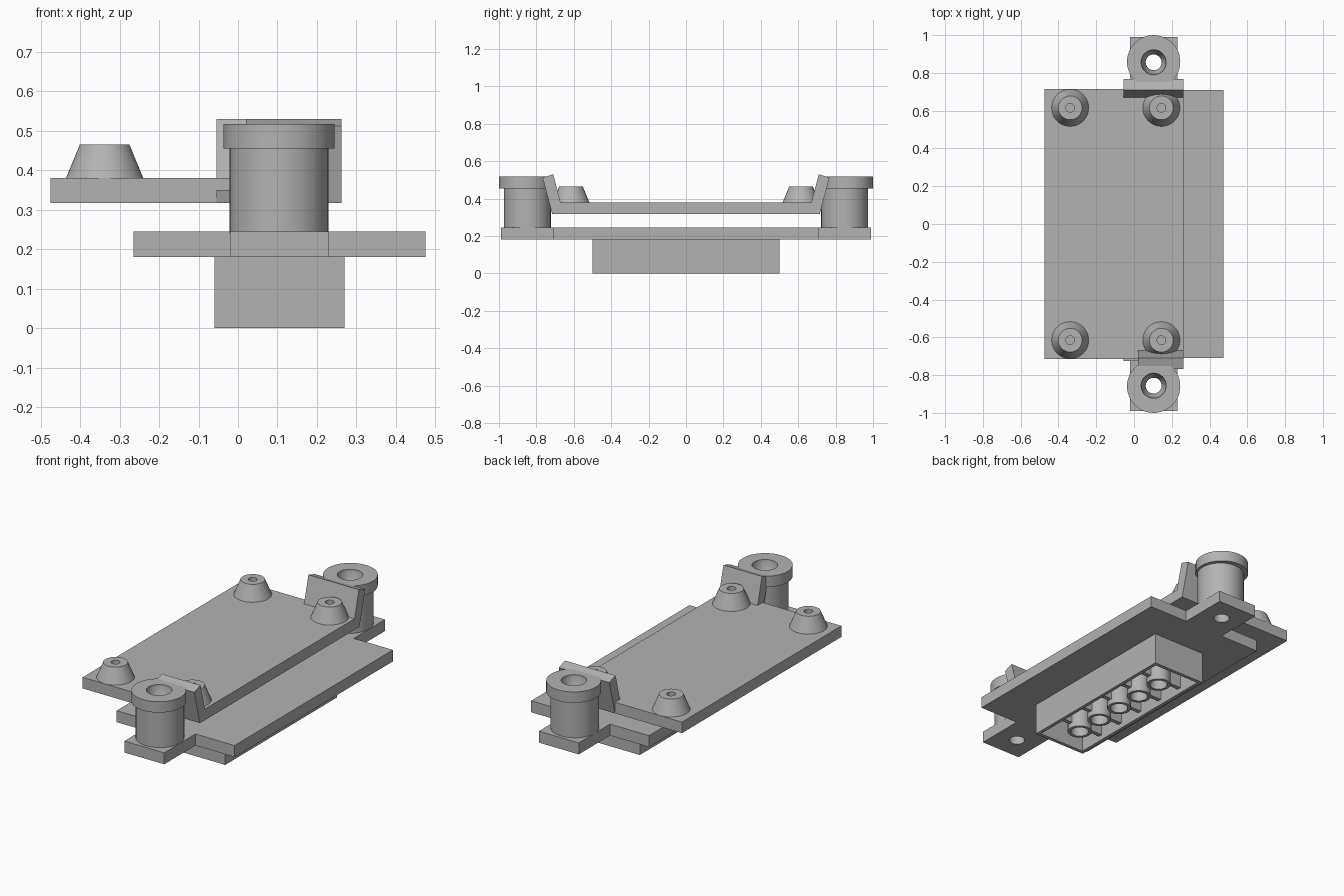
import bpy, bmesh, math
from mathutils import Vector

if "Cube" in bpy.data.objects:
    bpy.data.objects.remove(bpy.data.objects["Cube"])

GREY = bpy.data.materials.new("plain_grey")
GREY.use_nodes = True
GREY.diffuse_color = (0.45, 0.45, 0.45, 1)
GREY.node_tree.nodes["Principled BSDF"].inputs["Base Color"].default_value = (0.45, 0.45, 0.45, 1)


def finish(name, bm, smooth=False):
    bmesh.ops.recalc_face_normals(bm, faces=bm.faces)
    mesh = bpy.data.meshes.new(name)
    bm.to_mesh(mesh)
    bm.free()
    obj = bpy.data.objects.new(name, mesh)
    bpy.context.collection.objects.link(obj)
    mesh.materials.append(GREY)
    if smooth:
        shade(obj)
    return obj


def activate(obj):
    bpy.ops.object.select_all(action="DESELECT")
    obj.select_set(True)
    bpy.context.view_layer.objects.active = obj


def shade(obj):
    activate(obj)
    bpy.ops.object.shade_smooth_by_angle(angle=math.radians(30))


def prism(name, points, offset):
    """Extrude a closed outline along an offset."""
    bm = bmesh.new()
    face = bm.faces.new([bm.verts.new(p) for p in points])
    new = bmesh.ops.extrude_face_region(bm, geom=[face])["geom"]
    bmesh.ops.translate(bm, vec=Vector(offset),
                        verts=[g for g in new if isinstance(g, bmesh.types.BMVert)])
    return finish(name, bm)


def box(name, x0, x1, y0, y1, z0, z1):
    outline = [(x0, y0, z0), (x1, y0, z0), (x1, y1, z0), (x0, y1, z0)]
    return prism(name, outline, (0, 0, z1 - z0))


def lathe(name, x, y, profile, steps=48):
    """Turn a closed (radius, height) profile about a vertical axis."""
    bm = bmesh.new()
    verts = [bm.verts.new((x + r, y, z)) for r, z in profile]
    edges = [bm.edges.new((a, b)) for a, b in zip(verts, verts[1:] + verts[:1])]
    bmesh.ops.spin(bm, geom=verts + edges, cent=(x, y, 0), axis=(0, 0, 1),
                   angle=math.tau, steps=steps, use_merge=False)
    bmesh.ops.remove_doubles(bm, verts=bm.verts, dist=0.0001)
    loose = [e for e in bm.edges if not e.link_faces]
    bmesh.ops.delete(bm, geom=loose, context="EDGES")
    return finish(name, bm, True)


def cut(obj, cutter):
    mod = obj.modifiers.new("cut", "BOOLEAN")
    mod.operation = "DIFFERENCE"
    mod.solver = "EXACT"
    mod.object = cutter
    activate(obj)
    bpy.ops.object.modifier_apply(modifier=mod.name)


# Lower plate with a mounting tab at each end
tx0, tx1, px0, px1, py, ty = -0.02, 0.23, -0.265, 0.475, 0.71, 0.99
half = [(px1, -py), (px1, py), (tx1, py), (tx1, ty), (tx0, ty), (tx0, py),
        (px0, py), (px0, -py), (tx0, -py), (tx0, -ty), (tx1, -ty), (tx1, -py)]
lower_plate = prism("lower_plate", [(x, y, 0.18) for x, y in half], (0, 0, 0.065))

# Upper plate
box("upper_plate", -0.475, 0.262, -0.715, 0.715, 0.317, 0.38)

BX = 0.104
for side, end in ((-1, "front"), (1, "back")):
    # Screw boss with a wider lip
    body = lathe(end + "_boss", BX, side * 0.848,
                 [(0, 0.24), (0.125, 0.24), (0.125, 0.46), (0, 0.46)])
    lip = lathe(end + "_boss_lip", BX, side * 0.859,
                [(0, 0.455), (0.141, 0.455), (0.141, 0.517), (0, 0.517)])
    bore = lathe("bore_cutter", BX, side * 0.856,
                 [(0, 0.1), (0.042, 0.1), (0.042, 0.44), (0.066, 0.5), (0.066, 0.6), (0, 0.6)])
    for obj in (body, lip, lower_plate):
        cut(obj, bore)
        if obj is not lower_plate:
            shade(obj)
    bpy.data.objects.remove(bore)

    # Leaning wall that joins the upper plate to the boss
    x0 = 0.02 if side < 0 else -0.055
    wall = [(0.66, 0.34), (0.715, 0.317), (0.767, 0.512), (0.71, 0.53)]
    prism(end + "_wall", [(x0, side * y, z) for y, z in wall], (0.262 - x0, 0, 0))
    if side < 0:
        stub = [(0.66, 0.317), (0.715, 0.317), (0.725, 0.35), (0.66, 0.35)]
        prism("front_wall_stub", [(-0.055, -y, z) for y, z in stub], (0.075, 0, 0))

    # Tapered standoffs with blind holes
    for x, hand in ((-0.338, "right"), (0.145, "left")):
        lathe(f"{end}_{hand}_standoff", x, side * 0.615,
              [(0, 0.375), (0.098, 0.38), (0.063, 0.465), (0.023, 0.465),
               (0.023, 0.4), (0, 0.4)])

# Hollow connector housing, open underneath
housing = box("connector_housing", -0.06, 0.27, -0.5, 0.5, 0, 0.18)
cavity = box("cavity_cutter", -0.04, 0.25, -0.48, 0.48, -0.1, 0.165)
cut(housing, cavity)
bpy.data.objects.remove(cavity)

# Row of tubes, each braced by a rib to either wall
CX = 0.105
for i in range(5):
    y = (i - 2) * 0.165
    lathe(f"tube_{i + 1}", CX, y, [(0.047, 0), (0.064, 0), (0.064, 0.17), (0.047, 0.17)], 32)
    for s in (-1, 1):
        a, b = sorted((CX + s * 0.06, CX + s * 0.15))
        box(f"tube_{i + 1}_rib", a, b, y - 0.012, y + 0.012, 0.03, 0.17)
